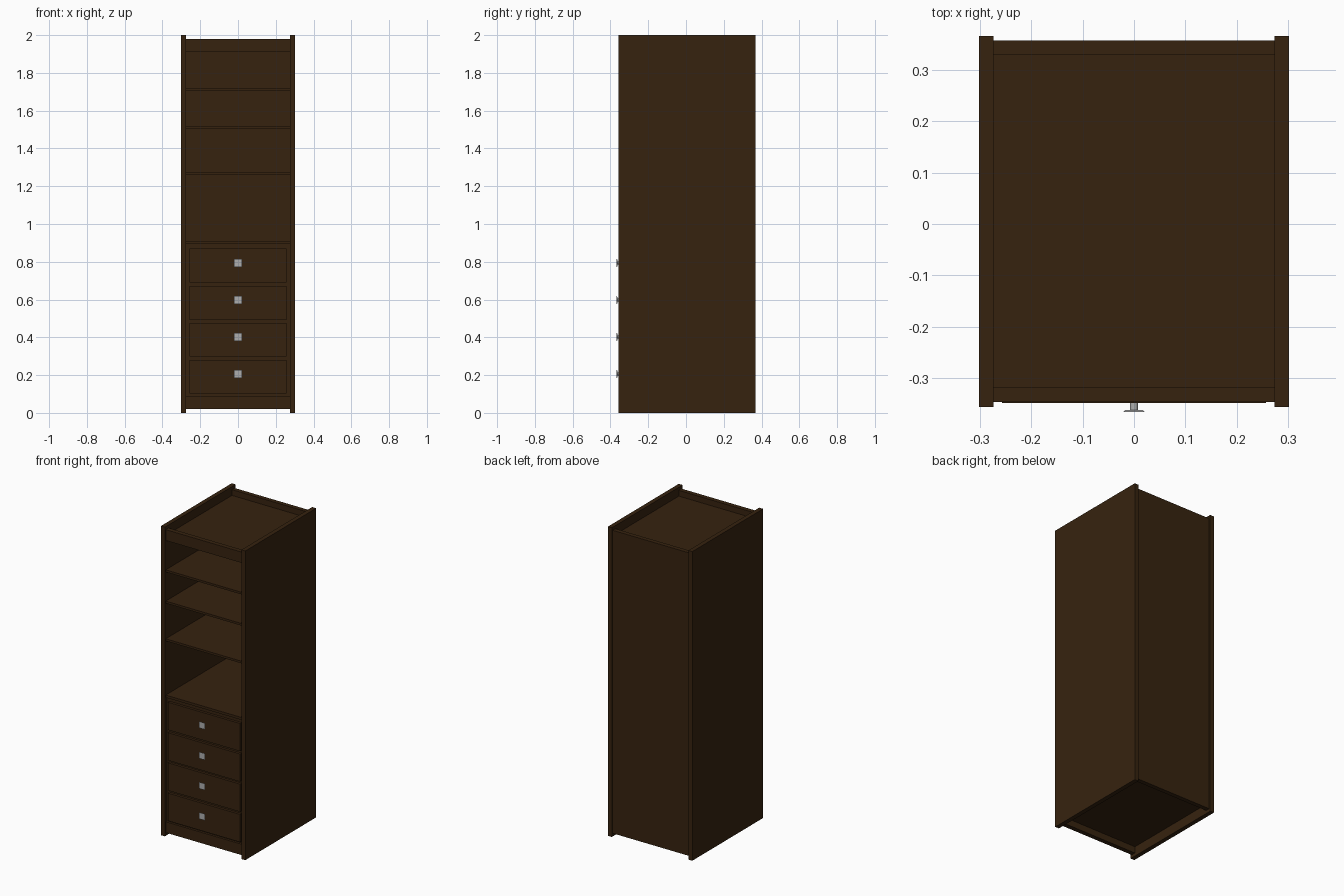
import bpy
import math

if "Cube" in bpy.data.objects:
    bpy.data.objects.remove(bpy.data.objects["Cube"])


def material(name, color):
    m = bpy.data.materials.new(name)
    m.diffuse_color = (*color, 1)
    m.use_nodes = True
    m.node_tree.nodes["Principled BSDF"].inputs["Base Color"].default_value = m.diffuse_color
    return m


wood = material("dark_brown_wood", (0.037, 0.0165, 0.0048))
metal = material("brushed_metal", (0.43, 0.43, 0.43))


def box(name, x, y, z, mat=wood):
    """Box from (min, max) ranges on each axis."""
    bpy.ops.mesh.primitive_cube_add(size=1, location=[sum(r) / 2 for r in (x, y, z)])
    ob = bpy.context.object
    ob.name = name
    ob.scale = [r[1] - r[0] for r in (x, y, z)]
    bpy.ops.object.transform_apply(location=False, rotation=False, scale=True)
    ob.data.materials.append(mat)
    return ob


IN = 0.274             # inner half width
FRONT, BACK = -0.347, 0.33

# Carcass
for side, s in (("left", -1), ("right", 1)):
    box(side + "_side_panel", sorted((s * IN, s * 0.302)), (-0.357, 0.367), (0, 2))
box("back_panel", (-IN, IN), (BACK, 0.358), (0.02, 1.98))
box("top_panel", (-IN, IN), (-0.318, BACK), (1.915, 1.943))
box("top_front_rail", (-IN, IN), (FRONT, -0.318), (1.91, 1.98))
box("bottom_panel", (-IN, IN), (-0.318, BACK), (0.062, 0.09))
box("plinth_rail", (-IN, IN), (FRONT, -0.318), (0.02, 0.09))

# Open shelves and the counter above the drawers
for i, (z0, z1) in enumerate(((0.894, 0.91), (1.26, 1.274), (1.504, 1.518), (1.706, 1.72))):
    box(f"shelf_{i + 1}", (-IN, IN), (FRONT, BACK), (z0, z1))

# Recessed panel behind the drawer fronts
box("drawer_bay", (-IN, IN), (-0.332, -0.318), (0.09, 0.894))

# Drawers with square knobs
for i, z in enumerate((0.102, 0.298, 0.493, 0.69)):
    box(f"drawer_front_{i + 1}", (-0.258, 0.258), (-0.349, -0.332), (z, z + 0.179))
    zc = z + 0.104
    bpy.ops.mesh.primitive_cylinder_add(vertices=16, radius=0.008, depth=0.016,
                                        location=(0, -0.356, zc),
                                        rotation=(math.pi / 2, 0, 0))
    stem = bpy.context.object
    stem.name = f"knob_stem_{i + 1}"
    stem.data.materials.append(metal)
    bpy.ops.object.shade_smooth_by_angle()
    plate = box(f"knob_plate_{i + 1}", (-0.021, 0.021), (-0.367, -0.363),
                (zc - 0.021, zc + 0.021), metal)
    # Taper the plate towards the drawer
    for v in plate.data.vertices:
        if v.co.y > 0:
            v.co.x *= 0.8
            v.co.z *= 0.8
